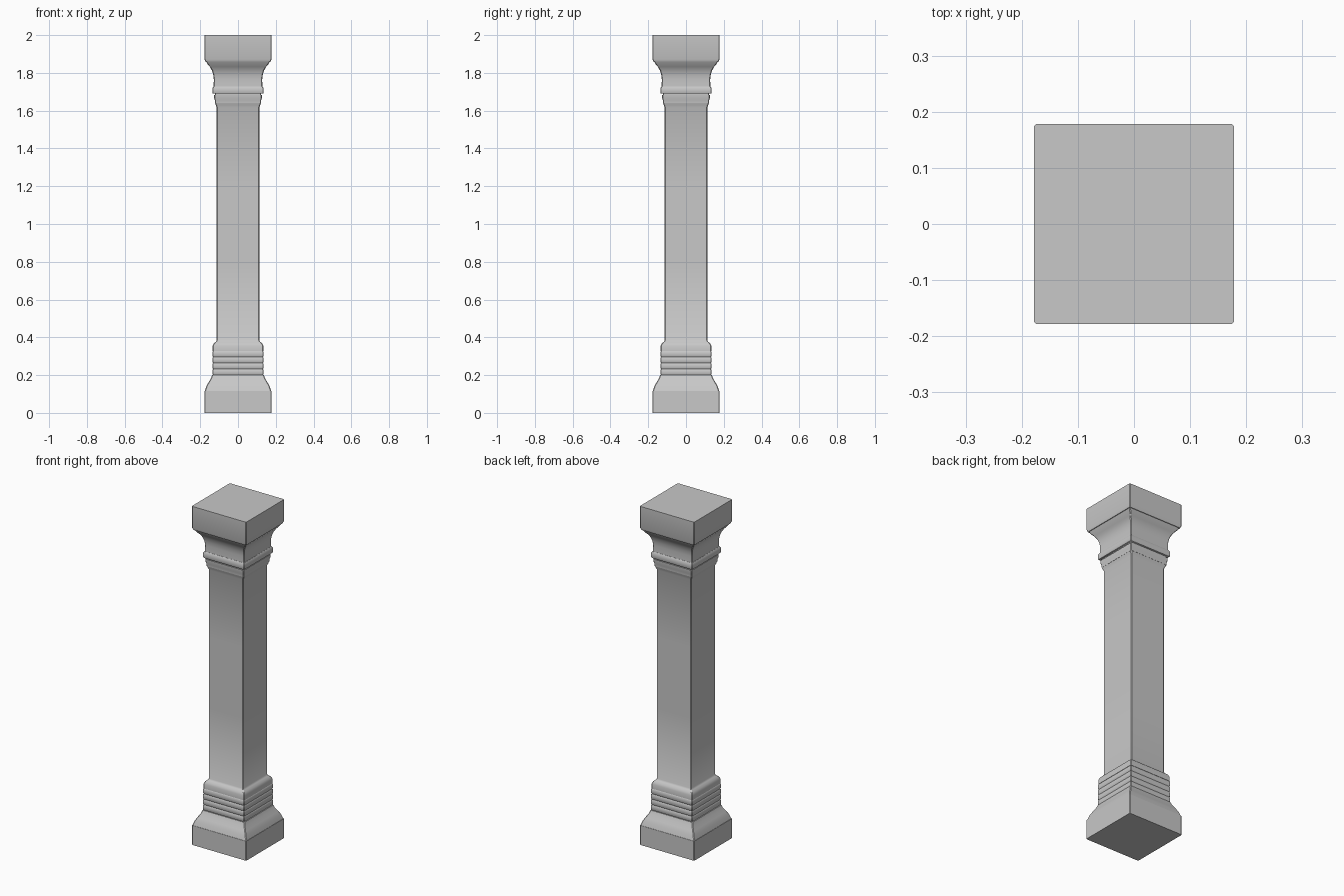
import bpy, bmesh, math

cube = bpy.data.objects.get("Cube")
if cube:
    bpy.data.objects.remove(cube, do_unlink=True)

stone = bpy.data.materials.new("grey_stone")
stone.use_nodes = True
GREY = (0.58, 0.58, 0.58, 1)
stone.diffuse_color = GREY
bsdf = stone.node_tree.nodes["Principled BSDF"]
bsdf.inputs["Base Color"].default_value = GREY
bsdf.inputs["Roughness"].default_value = 0.8

CHAMFER = 0.004
SMOOTH_LIMIT = math.radians(50)


def square_ring(bm, w, z):
    """Square outline with slightly clipped corners."""
    c = w - CHAMFER
    corners = [(w, -c), (w, c), (c, w), (-c, w), (-w, c), (-w, -c), (-c, -w), (c, -w)]
    return [bm.verts.new((x, y, z)) for x, y in corners]


def loft(name, profile):
    """Capped square block through (half width, height) points."""
    bm = bmesh.new()
    rings = [square_ring(bm, w, z) for w, z in profile]
    corner_edges = []
    for low, high in zip(rings, rings[1:]):
        for i in range(8):
            j = (i + 1) % 8
            bm.faces.new((low[i], low[j], high[j], high[i]))
            corner_edges.append(bm.edges.get((low[i], high[i])))
    bm.faces.new(reversed(rings[0]))
    bm.faces.new(rings[-1])
    bm.normal_update()
    # Soft along the mouldings, crisp at the corners
    for f in bm.faces:
        f.smooth = True
    for e in bm.edges:
        e.smooth = e.calc_face_angle(0) < SMOOTH_LIMIT
    for e in corner_edges:
        e.smooth = False
    mesh = bpy.data.meshes.new(name)
    bm.to_mesh(mesh)
    bm.free()
    mesh.materials.append(stone)
    obj = bpy.data.objects.new(name, mesh)
    bpy.context.collection.objects.link(obj)


# Base: plinth, sloping shoulder and grooved bands
loft("plinth", [(0.178, 0), (0.178, 0.115)])
loft("base_shoulder", [(0.176, 0.115), (0.168, 0.14), (0.157, 0.16),
                       (0.145, 0.18), (0.137, 0.2)])
for i in range(4):
    z = 0.2 + i * 0.032
    loft(f"base_band_{i + 1}", [(0.132, z), (0.136, z + 0.005),
                                (0.136, z + 0.027), (0.132, z + 0.032)])

# Shaft: three stacked blocks, flared at both ends
loft("shaft_lower", [(0.134, 0.328), (0.134, 0.355), (0.128, 0.368),
                     (0.118, 0.376), (0.113, 0.385), (0.113, 0.8)])
loft("shaft_middle", [(0.113, 0.8), (0.113, 1.215)])
loft("shaft_upper", [(0.113, 1.215), (0.113, 1.618), (0.118, 1.63), (0.121, 1.64)])

# Necking under the capital
loft("necking", [(0.122, 1.64), (0.123, 1.655), (0.126, 1.665), (0.127, 1.682)])
loft("necking_groove", [(0.122, 1.682), (0.122, 1.69)])

# Capital: lower band, curved bell and top block
loft("capital_band", [(0.133, 1.69), (0.136, 1.695), (0.136, 1.718), (0.13, 1.728)])
loft("capital_bell", [(0.129, 1.728), (0.128, 1.765), (0.131, 1.79), (0.138, 1.813),
                      (0.149, 1.832), (0.161, 1.846), (0.169, 1.86)])
loft("capital_top", [(0.173, 1.86), (0.178, 1.872), (0.178, 2.0)])
